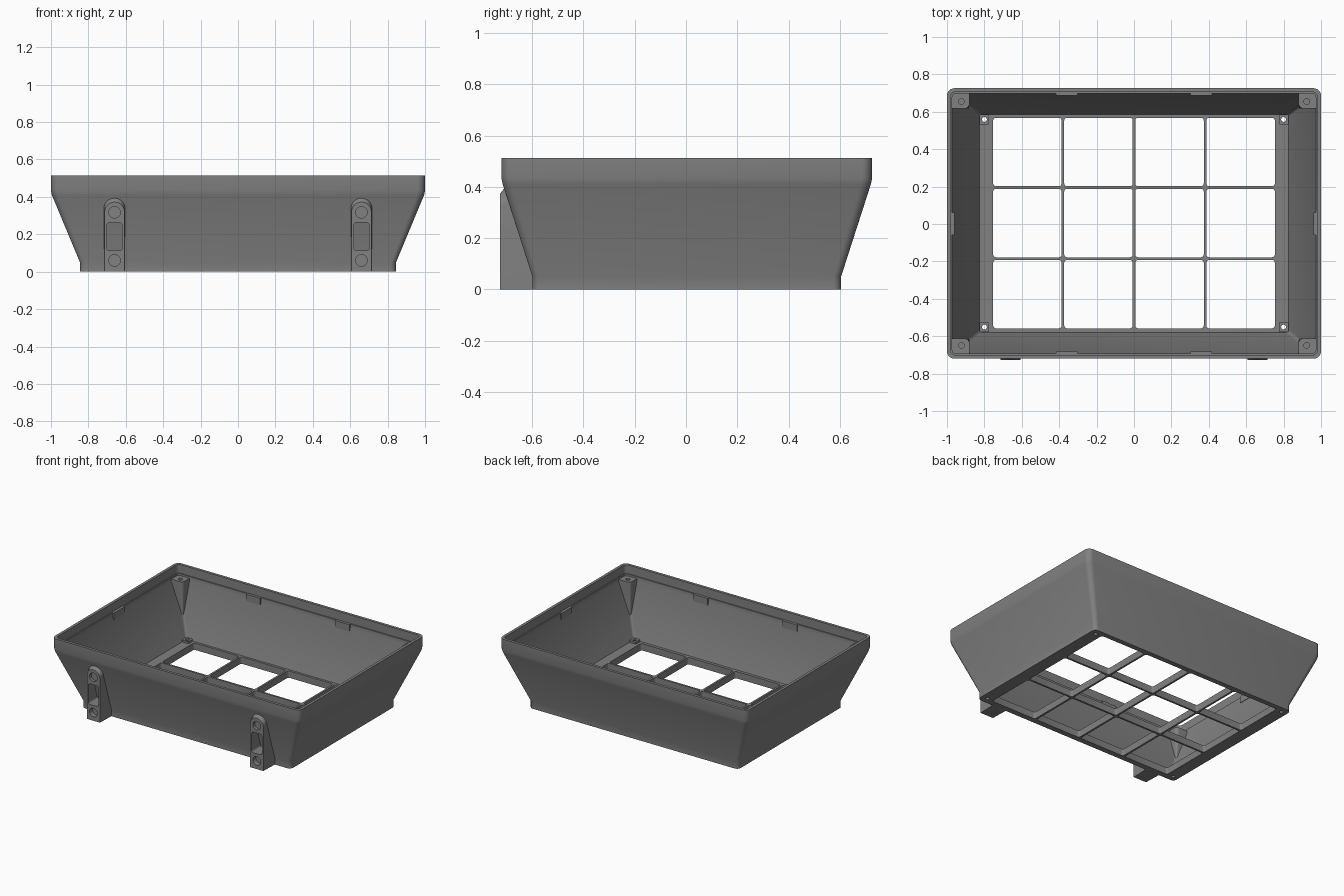
import bpy, bmesh, math
from mathutils import Vector

if "Cube" in bpy.data.objects:
    bpy.data.objects.remove(bpy.data.objects["Cube"])

CY = 0.003            # y centre of the shell
FLOOR = 0.05          # floor thickness
grey = bpy.data.materials.new("mid_grey")
grey.diffuse_color = (0.22, 0.22, 0.22, 1)
grey.use_nodes = True
grey.node_tree.nodes["Principled BSDF"].inputs["Base Color"].default_value = grey.diffuse_color


def rounded(cx, cy, hx, hy, r, z, n=6):
    """Ring of points round a rounded rectangle."""
    pts = []
    for k, (sx, sy) in enumerate([(1, 1), (-1, 1), (-1, -1), (1, -1)]):
        for i in range(n + 1):
            a = math.pi / 2 * (k + i / n)
            pts.append((cx + sx * (hx - r) + r * math.cos(a),
                        cy + sy * (hy - r) + r * math.sin(a), z))
    return pts


def circle(cx, cy, r, z, n=24):
    return [(cx + r * math.cos(2 * math.pi * i / n),
             cy + r * math.sin(2 * math.pi * i / n), z) for i in range(n)]


def loft(name, *solids):
    """One object from closed solids, each a list of matching rings."""
    bm = bmesh.new()
    for rings in solids:
        vs = [[bm.verts.new(p) for p in ring] for ring in rings]
        n = len(vs[0])
        for a, b in zip(vs, vs[1:]):
            for i in range(n):
                j = (i + 1) % n
                bm.faces.new((a[i], a[j], b[j], b[i]))
        bm.faces.new(vs[0][::-1])
        bm.faces.new(vs[-1])
    bmesh.ops.recalc_face_normals(bm, faces=bm.faces)
    me = bpy.data.meshes.new(name)
    bm.to_mesh(me)
    bm.free()
    ob = bpy.data.objects.new(name, me)
    me.materials.append(grey)
    bpy.context.collection.objects.link(ob)
    return ob


def activate(ob):
    bpy.ops.object.select_all(action='DESELECT')
    ob.select_set(True)
    bpy.context.view_layer.objects.active = ob


def cut(ob, cutter):
    activate(ob)
    m = ob.modifiers.new("cut", 'BOOLEAN')
    m.object, m.operation, m.solver = cutter, 'DIFFERENCE', 'EXACT'
    bpy.ops.object.modifier_apply(modifier=m.name)
    bpy.data.objects.remove(cutter)


def smooth(ob, angle=30):
    activate(ob)
    bpy.ops.object.shade_smooth_by_angle(angle=math.radians(angle))


def box(name, x0, x1, y0, y1, z0, z1):
    return loft(name, [[(x0, y0, z), (x1, y0, z), (x1, y1, z), (x0, y1, z)] for z in (z0, z1)])


CORNERS = [(sx, sy) for sx in (-1, 1) for sy in (-1, 1)]

# Flared shell with stepped lip and floor: half width, half depth, radius, z
profile = [(0.845, 0.602, 0.03, 0), (0.845, 0.602, 0.03, 0.05),
           (0.995, 0.718, 0.04, 0.41), (1.0, 0.723, 0.04, 0.435),
           (1.0, 0.723, 0.04, 0.513), (0.98, 0.703, 0.025, 0.513),
           (0.98, 0.703, 0.025, 0.45), (0.972, 0.695, 0.02, 0.45),
           (0.972, 0.695, 0.02, 0.42), (0.825, 0.582, 0.015, FLOOR)]
shell = loft("shell", [rounded(0, CY, *p) for p in profile])

# Window grid cut through the floor
windows = [[rounded((i - 1.5) * 0.38, 0.005 + j * 0.38, 0.183, 0.183, 0.015, z, 4)
            for z in (-0.05, 0.1)] for i in range(4) for j in (-1, 0, 1)]
cut(shell, loft("window_cutter", *windows))


def floor_holes():
    return loft("hole_cutter", *[[circle(sx * 0.80, 0.004 + sy * 0.555, 0.013, z)
                                  for z in (-0.05, 0.12)] for sx, sy in CORNERS])


cut(shell, floor_holes())
smooth(shell)

# Small square seats round the floor holes
seats = loft("floor_hole_seats", *[[rounded(sx * 0.80, 0.004 + sy * 0.555, 0.026, 0.026, 0.003, z, 1)
                                    for z in (FLOOR - 0.02, FLOOR + 0.015)] for sx, sy in CORNERS])
cut(seats, floor_holes())
smooth(seats)


# Tapered corner bosses with screw holes
def boss_ring(sx, sy, x1, y1, z):
    x0, y0, r = 0.88, 0.615, 0.025
    rx, ry = min(r, (x1 - x0) / 2), min(r, (y1 - y0) / 2)
    arc = [(x0 + rx - rx * math.cos(a), y0 + ry - ry * math.sin(a))
           for a in [math.pi / 2 * i / 6 for i in range(7)]]
    return [(sx * x, CY + sy * y, z) for x, y in arc + [(x1, y0), (x1, y1), (x0, y1)]]


bosses = loft("corner_bosses", *[[boss_ring(sx, sy, 0.895, 0.632, 0.2),
                                  boss_ring(sx, sy, 0.985, 0.708, 0.42),
                                  boss_ring(sx, sy, 0.985, 0.708, 0.437)] for sx, sy in CORNERS])
cut(bosses, loft("boss_hole_cutter", *[[circle(sx * 0.923, CY + sy * 0.652, 0.015, z)
                                        for z in (0.36, 0.5)] for sx, sy in CORNERS]))
smooth(bosses)

# Snap tabs under the lip
for s in (-1, 1):
    for x in (-0.36, 0.36):
        y0, y1 = sorted((CY + s * 0.684, CY + s * 0.705))
        box("long_side_tab", x - 0.058, x + 0.058, y0, y1, 0.40, 0.45)
    x0, x1 = sorted((s * 0.961, s * 0.982))
    box("short_side_tab", x0, x1, -0.058, 0.062, 0.40, 0.45)


# Front mounting brackets with a sloped back following the wall
def wall_y(z):
    t = min(max((z - 0.05) / 0.36, 0), 1)
    return CY - 0.602 - 0.116 * t + 0.01


def arch(cx, hw, top):
    pts = [(cx - hw, 0), (cx - hw, 0.05)]
    for i in range(17):
        a = math.pi * (1 - i / 16)
        pts.append((cx + hw * math.cos(a), top - hw + hw * math.sin(a)))
    return pts + [(cx + hw, 0.05), (cx + hw, 0)]


def to_front(ring, y):
    """Stand a flat ring upright in the front plane."""
    return [(p[0], y, p[1]) for p in ring]


for s in (-1, 1):
    cx = s * 0.66
    back = [(x, wall_y(z), z) for x, z in arch(cx, 0.057, 0.402)]
    front = to_front(arch(cx, 0.053, 0.372), -0.726)
    bracket = loft("mounting_bracket", [back, front])
    activate(bracket)
    bpy.ops.object.mode_set(mode='EDIT')
    bpy.ops.mesh.select_all(action='SELECT')
    bpy.ops.mesh.quads_convert_to_tris()
    bpy.ops.object.mode_set(mode='OBJECT')
    slot = [to_front(rounded(cx, 0.187, 0.041, 0.075, 0.015, 0), y) for y in (-0.8, -0.5)]
    holes = [[to_front(circle(cx, z, 0.031, 0), y) for y in (-0.8, d)]
             for z, d in ((0.06, -0.69), (0.317, -0.705))]
    cut(bracket, loft("bracket_cutter", slot, *holes))
    smooth(bracket)
